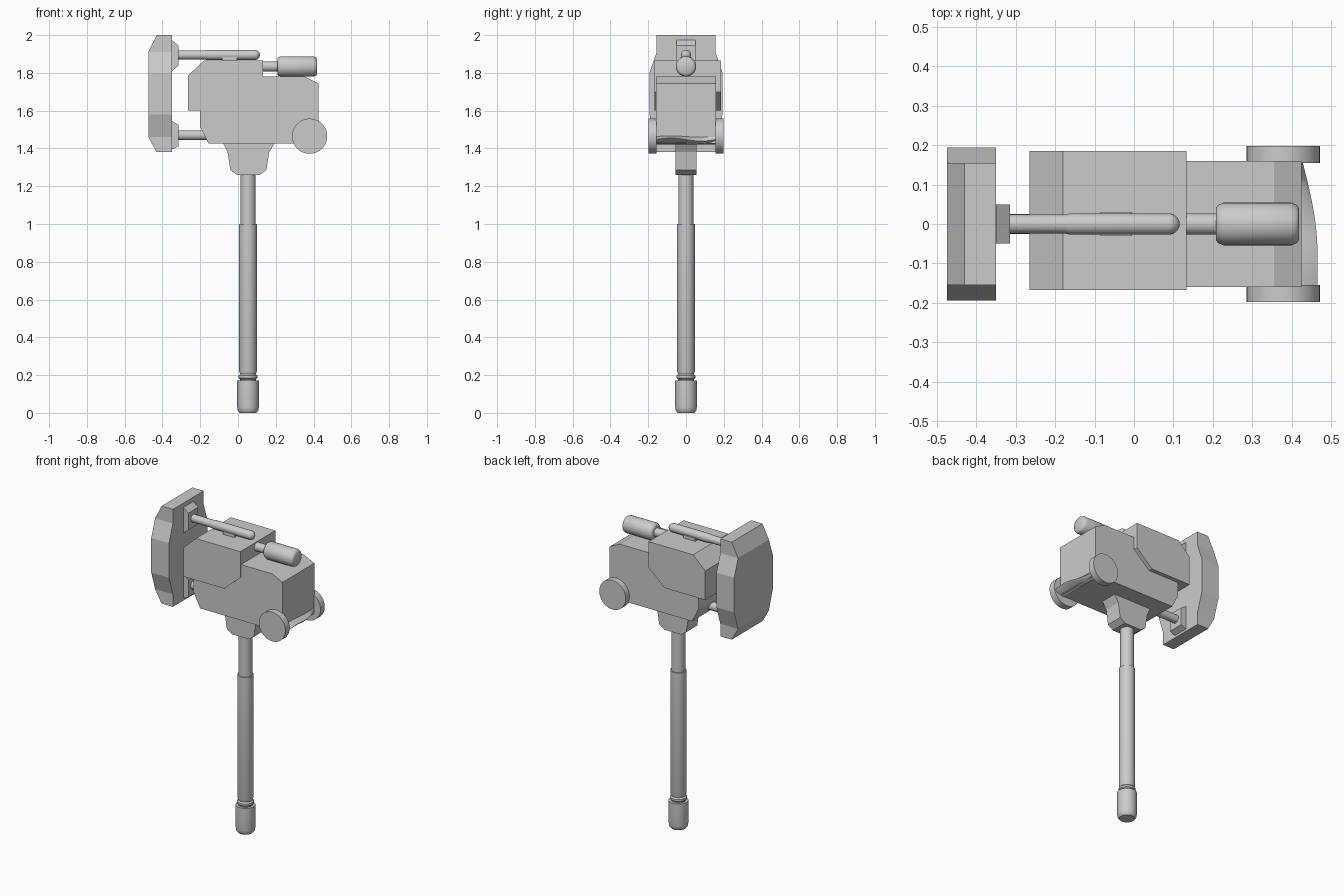
import bpy, bmesh, math
from mathutils import Vector, Matrix

if "Cube" in bpy.data.objects:
    bpy.data.objects.remove(bpy.data.objects["Cube"])


def finish(name, bm, smooth=False):
    bmesh.ops.remove_doubles(bm, verts=bm.verts, dist=1e-5)
    bmesh.ops.recalc_face_normals(bm, faces=bm.faces)
    me = bpy.data.meshes.new(name)
    bm.to_mesh(me)
    bm.free()
    ob = bpy.data.objects.new(name, me)
    bpy.context.collection.objects.link(ob)
    if smooth:
        bpy.ops.object.select_all(action='DESELECT')
        ob.select_set(True)
        bpy.context.view_layer.objects.active = ob
        bpy.ops.object.shade_smooth_by_angle(angle=math.radians(35))
    return ob


def loft(name, rings, closed=True, smooth=False):
    """Skin a list of equal-length point rings and cap both ends."""
    bm = bmesh.new()
    rows = [[bm.verts.new(p) for p in ring] for ring in rings]
    n = len(rows[0])
    for a, b in zip(rows, rows[1:]):
        for i in range(n):
            j = (i + 1) % n
            bm.faces.new((a[i], a[j], b[j], b[i]))
    bm.faces.new(rows[0])
    bm.faces.new(rows[-1])
    return finish(name, bm, smooth)


def prism(name, profile, y0, y1):
    """Extrude an (x, z) outline along y."""
    return loft(name, [[(x, y, z) for x, z in profile] for y in (y0, y1)])


def slab(name, levels):
    """Stack of rectangles: (z, x_min, x_max, half_width)."""
    return loft(name, [[(a, -w, z), (b, -w, z), (b, w, z), (a, w, z)]
                       for z, a, b, w in levels])


def lathe(name, profile, origin, axis, sides=32):
    """Turn (radius, distance) points round an axis through origin."""
    rot = Vector((0, 0, 1)).rotation_difference(Vector(axis)).to_matrix()
    rings = []
    for r, t in profile:
        rings.append([Vector(origin) + rot @ Vector((
            r * math.cos(math.tau * k / sides), r * math.sin(math.tau * k / sides), t))
            for k in range(sides)])
    return loft(name, rings, smooth=True)


# handle: pommel, ring, grip and thinner upper shaft
lathe("handle", [(.045, 0), (.054, .012), (.057, .03), (.057, .172), (.042, .172),
                 (.042, .178), (.05, .185), (.05, .197), (.042, .205), (.047, .22),
                 (.047, 1.0), (.04, 1.0), (.04, 1.27)], (.053, 0, 0), (0, 0, 1))

# neck joining handle and head
prism("neck", [(-.08, 1.43), (-.055, 1.38), (-.04, 1.285), (-.005, 1.26), (.115, 1.26),
               (.15, 1.285), (.165, 1.38), (.195, 1.43)], -.055, .055)

# main head block and the armoured cover over it
prism("head_body", [(-.2, 1.65), (-.2, 1.515), (-.155, 1.425), (.425, 1.425),
                    (.425, 1.745), (.355, 1.78), (-.1, 1.78)], -.16, .16)
prism("head_cover", [(-.265, 1.785), (-.18, 1.865), (.133, 1.865), (.133, 1.70),
                     (.02, 1.60), (-.265, 1.60)], -.167, .186)

# striking plate and its two mounts
slab("striking_plate", [(1.38, -.43, -.35, .155), (1.46, -.475, -.35, .155),
                        (1.58, -.475, -.35, .194), (1.80, -.475, -.35, .194),
                        (1.91, -.475, -.35, .155), (2.0, -.43, -.35, .155)])
for label, zs in (("upper", (1.81, 1.838, 1.945, 1.973)),
                  ("lower", (1.395, 1.412, 1.525, 1.545))):
    slab(label + "_mount", [(zs[0], -.352, -.349, .05), (zs[1], -.352, -.315, .05),
                            (zs[2], -.352, -.315, .05), (zs[3], -.352, -.349, .05)])

# upper and lower push rods
tip = [(.027 * math.cos(a), .415 + .028 * math.sin(a))
       for a in (k * math.pi / 12 for k in range(6))]
lathe("upper_rod", [(.024, 0), (.024, .15), (.027, .165)] + tip + [(.003, .443)],
      (-.327, 0, 1.895), (1, 0, 0), 24)
lathe("lower_rod", [(.026, 0), (.026, .2)], (-.327, 0, 1.47), (1, 0, 0), 24)
prism("rod_saddle", [(-.085, 1.86), (-.085, 1.885), (-.005, 1.885), (-.005, 1.86)],
      -.03, .03)

# rear cylinder and its stem
lathe("rear_stem", [(.027, 0), (.027, .09)], (.13, 0, 1.834), (1, 0, 0), 24)
lathe("rear_cylinder", [(.04, 0), (.048, .005), (.054, .018), (.054, .192),
                        (.048, .206), (.04, .211)], (.208, 0, 1.834), (1, 0, 0))

# side wheels
for side, label in ((-1, "right"), (1, "left")):
    lathe(label + "_wheel", [(.093, 0), (.093, .043)],
          (.379, side * .155, 1.465), (0, side, 0), 40)

# bowed wavy lip between the wheels
rings = []
for k in range(17):
    u = k / 16
    y = .158 - .316 * u
    x = .428 + .038 * math.sin(min(1, u * 1.35) * math.pi / 2)
    wave = .008 * math.sin(u * math.tau)
    rings.append([(.40, y, 1.465), (.426, y, 1.463 - wave * .5), (x, y, 1.447 - wave),
                  (x - .012, y, 1.435 - wave), (.40, y, 1.42)])
loft("rear_lip", rings, smooth=True)
